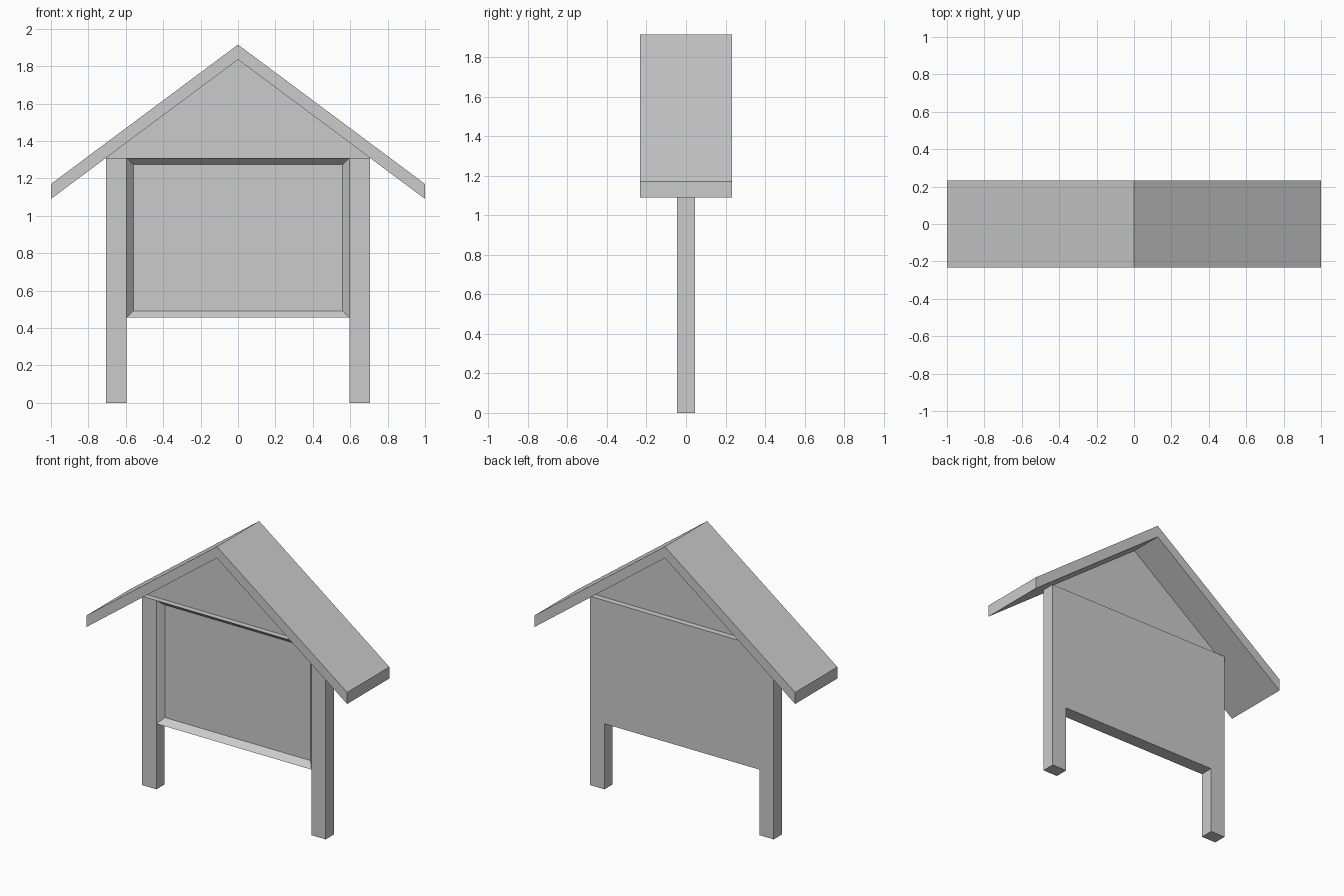
import bpy, bmesh

if "Cube" in bpy.data.objects:
    bpy.data.objects.remove(bpy.data.objects["Cube"])


def finish(name, bm):
    bmesh.ops.recalc_face_normals(bm, faces=bm.faces)
    mesh = bpy.data.meshes.new(name)
    bm.to_mesh(mesh)
    bm.free()
    obj = bpy.data.objects.new(name, mesh)
    bpy.context.collection.objects.link(obj)
    return obj


def prism(profile, y0, y1):
    """Extrude an XZ profile from y0 to y1."""
    bm = bmesh.new()
    face = bm.faces.new([bm.verts.new((x, y0, z)) for x, z in profile])
    res = bmesh.ops.extrude_face_region(bm, geom=[face])
    for v in res["geom"]:
        if isinstance(v, bmesh.types.BMVert):
            v.co.y = y1
    bmesh.ops.recalc_face_normals(bm, faces=bm.faces)
    return bm


def rect(x0, x1, z0, z1):
    return [(x0, z0), (x1, z0), (x1, z1), (x0, z1)]


D = 0.045            # half thickness of posts and board
INNER, OUTER = 0.595, 0.705
TOP = 1.31

# Two square posts
for side, s in (("left", -1), ("right", 1)):
    a, b = sorted((s * INNER, s * OUTER))
    finish(side + "_post", prism(rect(a, b, 0, TOP), -D, D))

# Notice board with a sloped recess on the front
bm = prism(rect(-INNER, INNER, 0.455, TOP), -D, D)
front = min(bm.faces, key=lambda f: f.calc_center_median().y)
bmesh.ops.inset_region(bm, faces=[front], thickness=0.052)
for v in front.verts:
    v.co.y = -0.003
finish("notice_board", bm)

# Thin gable infill, set back from both faces
finish("gable_panel", prism([(-OUTER, TOP), (OUTER, TOP), (0, 1.835)], -0.006, 0.004))

# Pitched roof as one chevron profile
finish("roof", prism([(-1, 1.09), (0, 1.835), (1, 1.09), (1, 1.17),
                      (0, 1.915), (-1, 1.17)], -0.232, 0.232))
